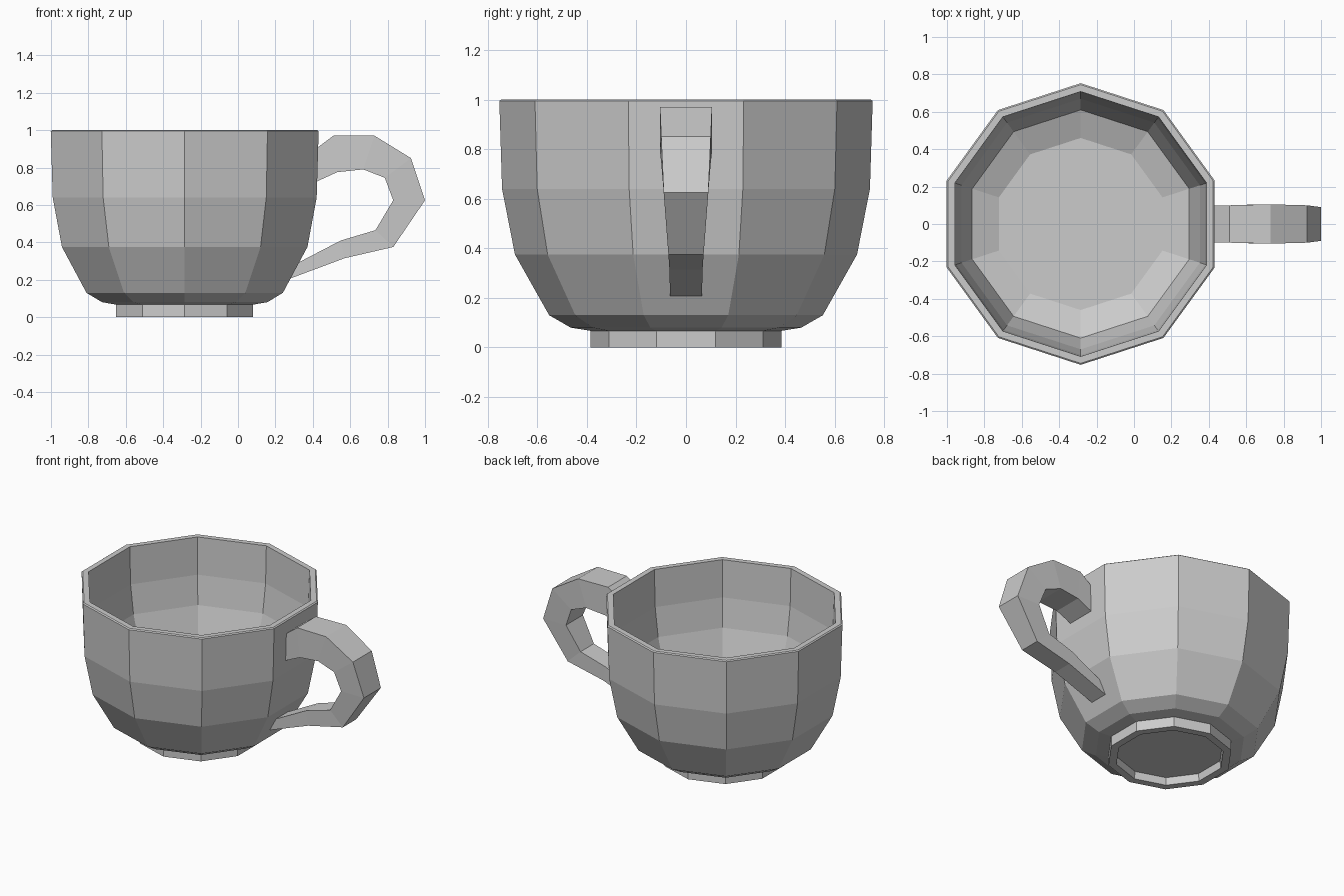
import bpy
import bmesh
from math import cos, sin, pi

if "Cube" in bpy.data.objects:
    bpy.data.objects.remove(bpy.data.objects["Cube"])

CX = -0.285   # centre of the bowl
SIDES = 10


def loft(name, rings):
    """Join equal-sized rings of points into a closed, end-capped skin."""
    bm = bmesh.new()
    rows = [[bm.verts.new(p) for p in ring] for ring in rings]
    n = len(rows[0])
    for a, b in zip(rows, rows[1:]):
        for i in range(n):
            j = (i + 1) % n
            bm.faces.new((a[i], a[j], b[j], b[i]))
    bm.faces.new(rows[0][::-1])
    bm.faces.new(rows[-1])
    bmesh.ops.recalc_face_normals(bm, faces=bm.faces)
    mesh = bpy.data.meshes.new(name)
    bm.to_mesh(mesh)
    bm.free()
    obj = bpy.data.objects.new(name, mesh)
    bpy.context.collection.objects.link(obj)
    return obj


def ring(radius, z):
    angles = [pi / 2 + 2 * pi * i / SIDES for i in range(SIDES)]
    return [(CX + radius * cos(a), radius * sin(a), z) for a in angles]


# Bowl: foot recess, foot ring, outer wall, rim, inner wall, inner floor
profile = [(0.33, 0.05), (0.335, 0.0), (0.385, 0.0), (0.385, 0.067),
           (0.465, 0.08), (0.552, 0.13), (0.69, 0.375), (0.742, 0.64),
           (0.753, 0.994), (0.745, 1.0), (0.708, 1.0), (0.70, 0.75),
           (0.67, 0.56), (0.61, 0.37), (0.46, 0.31)]
loft("cup_bowl", [ring(r, z) for r, z in profile])

# Handle: outer point, inner point, half width at each station
stations = [
    ((0.41, 0.895), (0.41, 0.72), 0.098),
    ((0.51, 0.97), (0.53, 0.775), 0.10),
    ((0.73, 0.97), (0.67, 0.79), 0.105),
    ((0.925, 0.85), (0.785, 0.745), 0.10),
    ((1.0, 0.625), (0.83, 0.625), 0.09),
    ((0.83, 0.375), (0.735, 0.465), 0.071),
    ((0.57, 0.315), (0.55, 0.41), 0.067),
    ((0.27, 0.203), (0.30, 0.28), 0.064),
]
loft("cup_handle", [[(o[0], -w, o[1]), (o[0], w, o[1]),
                     (i[0], w, i[1]), (i[0], -w, i[1])]
                    for o, i, w in stations])
